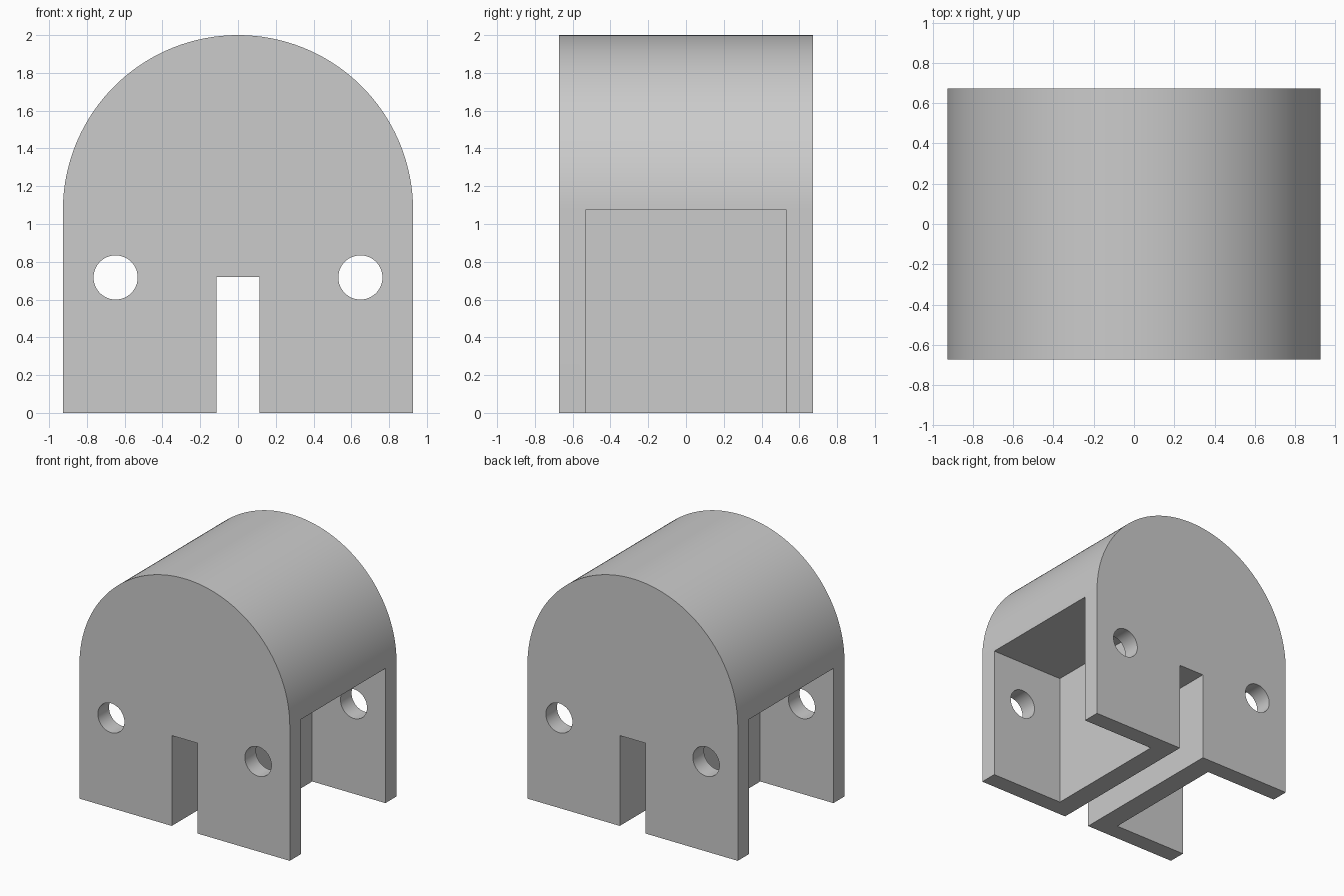
import bpy, bmesh, math
from mathutils import Matrix

cube = bpy.data.objects.get("Cube")
if cube:
    bpy.data.objects.remove(cube, do_unlink=True)

RADIUS, HALF_DEPTH = 0.927, 0.672
SPRING = 2.0 - RADIUS                    # height where the arch starts
SLOT_HALF, SLOT_TOP = 0.113, 0.72
WEB_HALF, POCKET_HALF = 0.282, 0.532     # inner web and pocket half sizes
HOLE_X, HOLE_R = 0.648, 0.117

grey = bpy.data.materials.new("light grey")
grey.use_nodes = True
grey.diffuse_color = (0.6, 0.6, 0.6, 1)
grey.node_tree.nodes["Principled BSDF"].inputs["Base Color"].default_value = (0.6, 0.6, 0.6, 1)


def make_object(name, bm):
    bmesh.ops.recalc_face_normals(bm, faces=bm.faces)
    mesh = bpy.data.meshes.new(name)
    bm.to_mesh(mesh)
    bm.free()
    mesh.materials.append(grey)
    obj = bpy.data.objects.new(name, mesh)
    bpy.context.collection.objects.link(obj)
    return obj


# Arched block with the centre slot, extruded from front to back
arc = [(RADIUS * math.cos(math.pi * i / 96), SPRING + RADIUS * math.sin(math.pi * i / 96))
       for i in range(97)]
outline = [(SLOT_HALF, 0), (RADIUS, 0)] + arc + [
    (-RADIUS, 0), (-SLOT_HALF, 0), (-SLOT_HALF, SLOT_TOP), (SLOT_HALF, SLOT_TOP)]
bm = bmesh.new()
face = bm.faces.new([bm.verts.new((x, -HALF_DEPTH, z)) for x, z in outline])
extruded = bmesh.ops.extrude_face_region(bm, geom=[face])["geom"]
bmesh.ops.translate(bm, vec=(0, 2 * HALF_DEPTH, 0),
                    verts=[v for v in extruded if isinstance(v, bmesh.types.BMVert)])
block = make_object("arched_block", bm)

# Cutters: an open pocket and a bolt hole on each side
cutters = []
for side, word in ((1, "left"), (-1, "right")):
    bm = bmesh.new()
    outer, bottom = 1.2, -0.2
    bmesh.ops.create_cube(bm, size=1, matrix=(
        Matrix.Translation((side * (WEB_HALF + outer) / 2, 0, (SPRING + bottom) / 2))
        @ Matrix.Diagonal((outer - WEB_HALF, 2 * POCKET_HALF, SPRING - bottom, 1))))
    cutters.append(make_object(word + "_pocket_cutter", bm))

    bm = bmesh.new()
    bmesh.ops.create_cone(bm, cap_ends=True, segments=48, radius1=HOLE_R, radius2=HOLE_R, depth=2,
                          matrix=Matrix.Translation((side * HOLE_X, 0, SLOT_TOP - 0.003))
                          @ Matrix.Rotation(math.pi / 2, 4, "X"))
    cutters.append(make_object(word + "_hole_cutter", bm))

bpy.ops.object.select_all(action="DESELECT")
block.select_set(True)
bpy.context.view_layer.objects.active = block
for cutter in cutters:
    mod = block.modifiers.new(cutter.name, "BOOLEAN")
    mod.operation = "DIFFERENCE"
    mod.solver = "EXACT"
    mod.object = cutter
    bpy.ops.object.modifier_apply(modifier=mod.name)
    bpy.data.objects.remove(cutter, do_unlink=True)

# Smooth arch and holes, crisp edges
bpy.ops.object.shade_smooth_by_angle(angle=math.radians(30))
